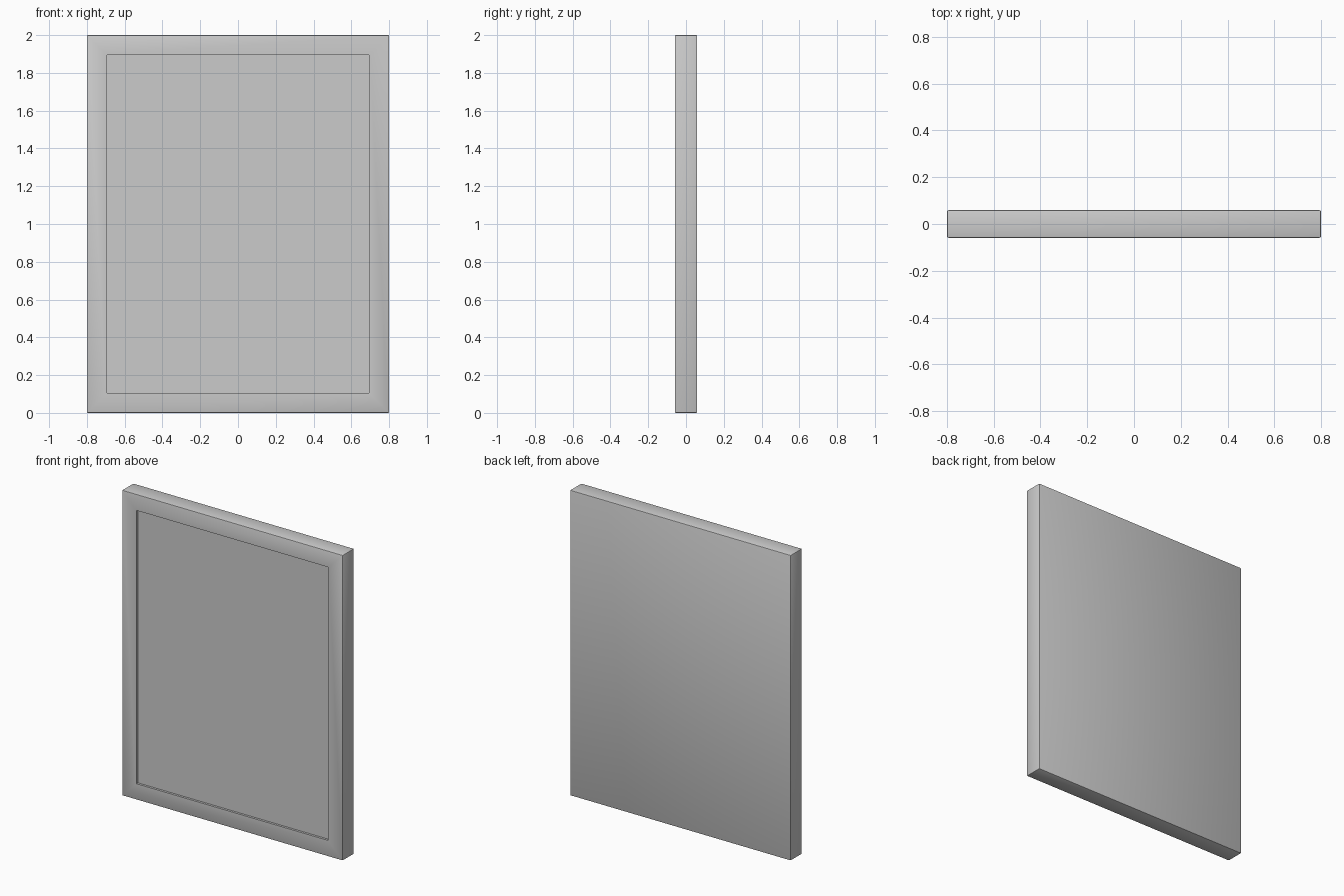
import bpy, bmesh
from mathutils import Matrix, Vector

if "Cube" in bpy.data.objects:
    bpy.data.objects.remove(bpy.data.objects["Cube"])

WIDTH, DEPTH, HEIGHT = 1.6, 0.118, 2.0
BORDER, RECESS = 0.142, 0.018

# Solid slab standing on the ground
bm = bmesh.new()
bmesh.ops.create_cube(bm, size=1, matrix=Matrix.Translation((0, 0, HEIGHT / 2))
                      @ Matrix.Diagonal((WIDTH, DEPTH, HEIGHT, 1)))

# Soften the outer edges
bmesh.ops.bevel(bm, geom=bm.edges[:], offset=0.006, segments=2,
                profile=0.5, affect='EDGES')

# Shallow recess in the front, leaving a frame border
front = min(bm.faces, key=lambda f: f.calc_center_median().y)
bmesh.ops.inset_individual(bm, faces=[front], thickness=BORDER - 0.006)
rim = list(front.edges)
bmesh.ops.inset_individual(bm, faces=[front], thickness=0.002)
for v in front.verts:
    v.co += Vector((0, RECESS, 0))

# Tiny rounding on the rim of the recess
bmesh.ops.bevel(bm, geom=rim, offset=0.003, segments=2,
                profile=0.5, affect='EDGES')
bmesh.ops.recalc_face_normals(bm, faces=bm.faces[:])

mesh = bpy.data.meshes.new("framed_panel")
bm.to_mesh(mesh)
bm.free()
panel = bpy.data.objects.new("framed_panel", mesh)
bpy.context.collection.objects.link(panel)

# Smooth the rounded edges, keep the flat faces flat
bpy.context.view_layer.objects.active = panel
panel.select_set(True)
bpy.ops.object.shade_smooth_by_angle(angle=0.6)
